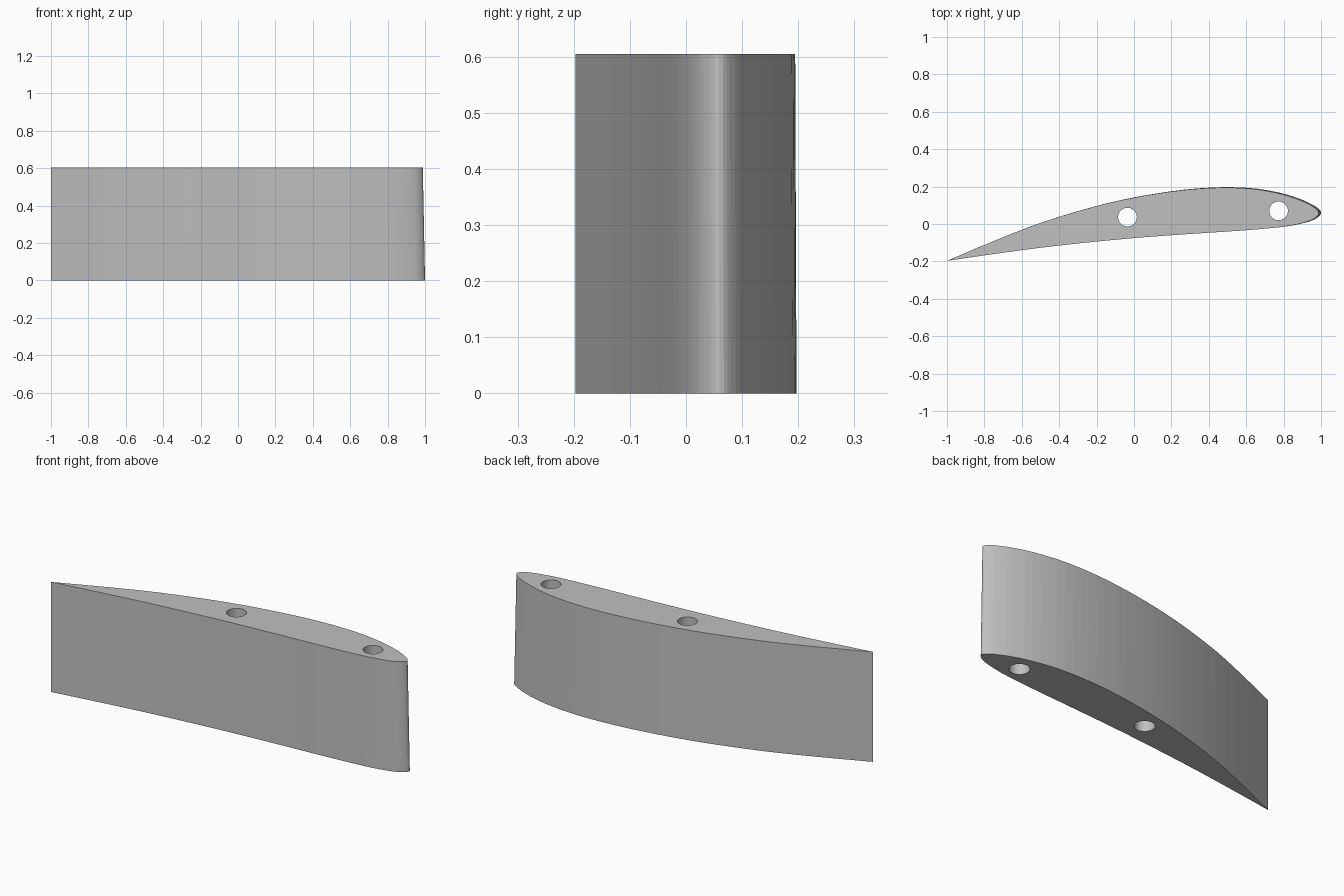
import bpy
import bmesh
from mathutils import Vector, Matrix, geometry

cube = bpy.data.objects.get("Cube")
if cube:
    bpy.data.objects.remove(cube, do_unlink=True)

HEIGHT = 0.605
TAPER = 0.994   # the upper end is slightly smaller, shrunk towards the trailing edge
STEPS = 3       # facets between neighbouring profile points

grey = bpy.data.materials.new("light grey")
grey.use_nodes = True
colour = (0.53, 0.53, 0.53, 1)
grey.diffuse_color = colour
grey.node_tree.nodes["Principled BSDF"].inputs["Base Color"].default_value = colour

# Wing section from the trailing edge over the convex side, round the nose and back
section = [(-1, -.197), (-.75, -.091), (-.5, .006), (-.21, .094), (0, .142),
           (.2, .175), (.35, .191), (.5, .197), (.645, .190), (.78, .167),
           (.885, .135), (.955, .103), (.988, .08), (1, .06), (.988, .04),
           (.955, .02), (.885, 0), (.79, -.016), (.6, -.033), (.3, -.053),
           (0, -.075), (-.4, -.115), (-.71, -.155), (-1, -.197)]


def smooth_path(points):
    """Pass a smooth curve through the points, leaving both ends sharp."""
    pts = [Vector((x, y, 0)) for x, y in points]
    last = len(pts) - 1
    path = []
    for i in range(last):
        a, b = pts[i], pts[i + 1]
        span = (b - a).length / 3
        ta = (b - pts[max(i - 1, 0)]).normalized() * span
        tb = (pts[min(i + 2, last)] - a).normalized() * span
        path += geometry.interpolate_bezier(a, a + ta, b - tb, b, STEPS + 1)[:-1]
    return path


def add_object(name, bm):
    bmesh.ops.recalc_face_normals(bm, faces=bm.faces)
    mesh = bpy.data.meshes.new(name)
    bm.to_mesh(mesh)
    bm.free()
    mesh.materials.append(grey)
    obj = bpy.data.objects.new(name, mesh)
    bpy.context.collection.objects.link(obj)
    return obj


# Wing segment body, extruded upwards
bm = bmesh.new()
base = bm.faces.new([bm.verts.new(p) for p in smooth_path(section)])
top = bmesh.ops.extrude_face_region(bm, geom=[base], use_keep_orig=True)
tail = Vector((section[0][0], section[0][1], 0))
for v in top["geom"]:
    if isinstance(v, bmesh.types.BMVert):
        v.co = tail + (v.co - tail) * TAPER + Vector((0, 0, HEIGHT))
wing = add_object("wing_segment", bm)

# Two spar holes through the full height
for name, x, y in (("middle_hole_cutter", -.035, .037), ("nose_hole_cutter", .773, .07)):
    bm = bmesh.new()
    bmesh.ops.create_cone(bm, cap_ends=True, segments=32, radius1=.05, radius2=.05,
                          depth=1, matrix=Matrix.Translation((x, y, HEIGHT / 2)))
    cutter = add_object(name, bm)
    cutter.hide_render = True
    cutter.hide_viewport = True
    cutter.display_type = 'WIRE'
    cut = wing.modifiers.new(name, 'BOOLEAN')
    cut.operation = 'DIFFERENCE'
    cut.solver = 'EXACT'
    cut.object = cutter
